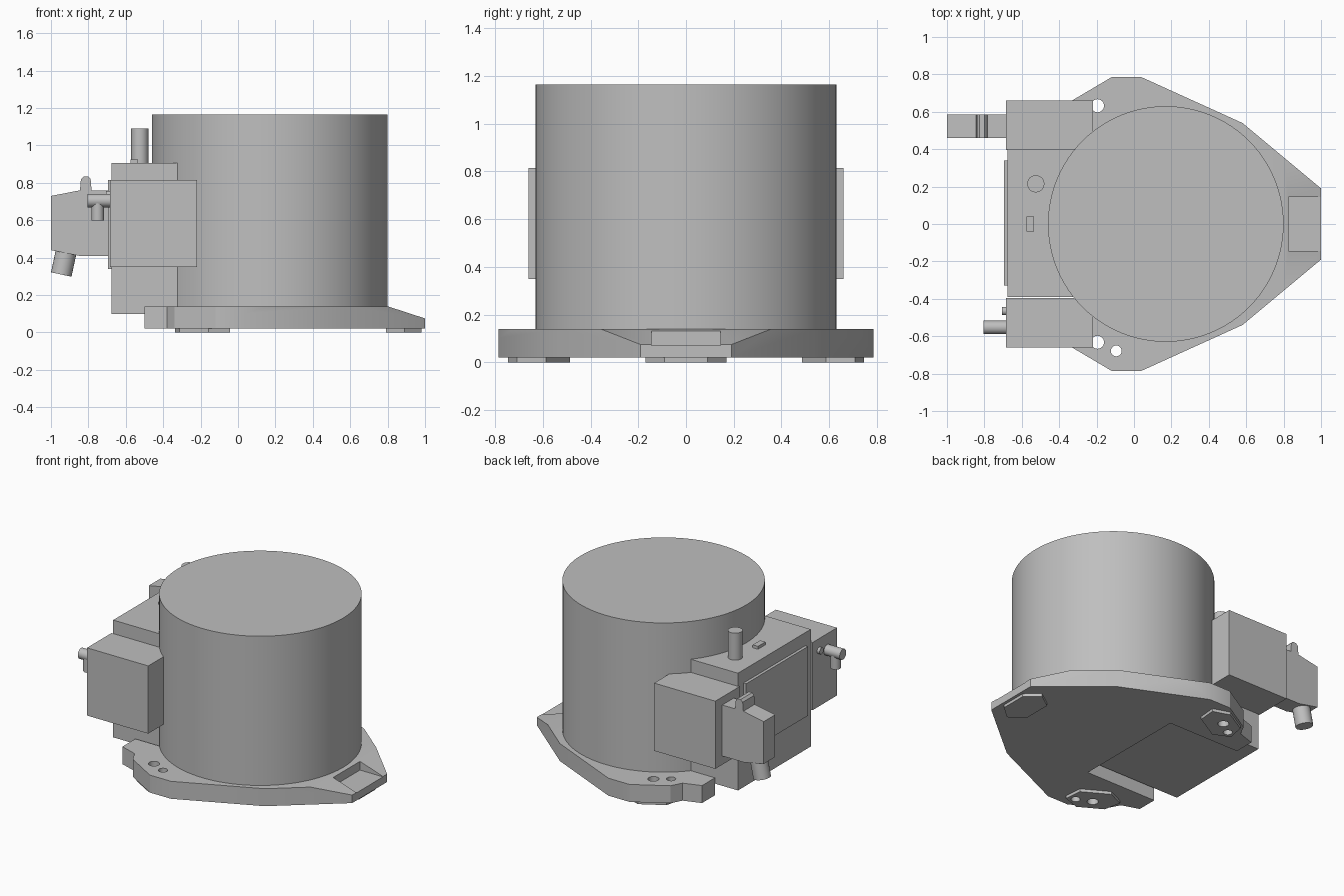
import bpy, bmesh, math
from mathutils import Matrix, Vector

cube = bpy.data.objects.get("Cube")
if cube:
    bpy.data.objects.remove(cube, do_unlink=True)

grey = bpy.data.materials.new("plain_grey")
grey.use_nodes = True
grey.diffuse_color = (0.52, 0.52, 0.52, 1)
grey.node_tree.nodes["Principled BSDF"].inputs["Base Color"].default_value = (0.52, 0.52, 0.52, 1)

CENTRE = Vector((0.17, 0, 0))  # drum axis


def finish(name, bm, matrix=None):
    if matrix:
        bm.transform(matrix)
    bmesh.ops.recalc_face_normals(bm, faces=bm.faces)
    mesh = bpy.data.meshes.new(name)
    bm.to_mesh(mesh)
    bm.free()
    mesh.materials.append(grey)
    obj = bpy.data.objects.new(name, mesh)
    bpy.context.collection.objects.link(obj)
    return obj


def prism(name, points, lo, hi, matrix=None, axis="z"):
    """Extrude an xy outline along z, or an xz profile along y."""
    def place(a, b, t):
        return (a, b, t) if axis == "z" else (a, t, b)
    bm = bmesh.new()
    face = bm.faces.new([bm.verts.new(place(a, b, lo)) for a, b in points])
    moved = bmesh.ops.extrude_face_region(bm, geom=[face])["geom"]
    step = Vector(place(0, 0, hi - lo))
    bmesh.ops.translate(bm, vec=step, verts=[v for v in moved if isinstance(v, bmesh.types.BMVert)])
    return finish(name, bm, matrix)


def box(name, x, y, z, matrix=None):
    outline = [(x[0], y[0]), (x[1], y[0]), (x[1], y[1]), (x[0], y[1])]
    return prism(name, outline, z[0], z[1], matrix)


def rod(name, start, end, radius, sides=24, matrix=None):
    start, end = Vector(start), Vector(end)
    bm = bmesh.new()
    bmesh.ops.create_cone(bm, cap_ends=True, segments=sides, radius1=radius, radius2=radius,
                          depth=(end - start).length)
    turn = (end - start).to_track_quat("Z", "Y").to_matrix().to_4x4()
    bm.transform(Matrix.Translation((start + end) / 2) @ turn)
    return finish(name, bm, matrix)


def cut(obj, cutter):
    mod = obj.modifiers.new("cut", "BOOLEAN")
    mod.operation, mod.solver, mod.object = "DIFFERENCE", "EXACT", cutter
    bpy.context.view_layer.update()
    graph = bpy.context.evaluated_depsgraph_get()
    mesh = bpy.data.meshes.new_from_object(obj.evaluated_get(graph))
    obj.modifiers.clear()
    obj.data = mesh
    bpy.data.objects.remove(cutter, do_unlink=True)


def smooth(obj):
    bpy.ops.object.select_all(action="DESELECT")
    obj.select_set(True)
    bpy.context.view_layer.objects.active = obj
    bpy.ops.object.shade_smooth_by_angle(angle=math.radians(30))


# Base plate: mirrored outline with a notch for the housing
half = [(1, 0.19), (0.58, 0.54), (0.04, 0.785), (-0.12, 0.785), (-0.34, 0.655),
        (-0.38, 0.58), (-0.5, 0.54), (-0.5, 0.4), (0.04, 0.4)]
base = prism("base_plate", half + [(x, -y) for x, y in reversed(half)], 0.02, 0.14)

# Three mounting corners: sloped top, pocket, pad and two bolt holes
wedge = [(0.53, 0.1725), (0.95, 0.036), (0.95, 0.3), (0.53, 0.3)]
pad_outline = [(0.81, -0.09), (0.81, 0.09), (0.72, 0.17), (0.62, 0.1), (0.62, -0.1), (0.72, -0.17)]
corners = (("left", 0, -0.6, 0.6), ("back", 120, -0.6, 0.15), ("front", -120, -0.15, 0.6))
for label, angle, low, high in corners:
    turn = Matrix.Translation(CENTRE) @ Matrix.Rotation(math.radians(angle), 4, "Z")
    pad = prism(label + "_foot_pad", pad_outline, 0, 0.021, turn)
    cut(base, prism("slope_cutter", wedge, low, high, turn, "y"))
    cut(base, box("pocket_cutter", (0.655, 0.95), (-0.145, 0.145), (0.072, 0.3), turn))
    for u, v, r in ((0.73, 0, 0.035), (0.72, 0.11, 0.029)):
        for target in (base, pad):
            cut(target, rod("hole_cutter", (u, v, -0.1), (u, v, 0.4), r, 24, turn))
    smooth(pad)
smooth(base)

# Main drum
smooth(rod("drum", CENTRE + Vector((0, 0, 0.12)), CENTRE + Vector((0, 0, 1.165)), 0.63, 96))

# Housing on the right with a cover plate and two side boxes
box("housing", (-0.675, 0.04), (-0.39, 0.4), (0.1, 0.905))
box("cover_plate", (-0.695, -0.67), (-0.33, 0.34), (0.34, 0.815))
for label, side in (("front", -1), ("back", 1)):
    box(label + "_side_box", (-0.685, -0.22), sorted((side * 0.395, side * 0.66)), (0.35, 0.815))

# Top pin and tab
smooth(rod("top_pin", (-0.525, 0.215, 0.89), (-0.525, 0.215, 1.09), 0.046))
box("top_tab", (-0.575, -0.535), (-0.04, 0.04), (0.9, 0.925))

# Plug with latch and cable stub on the back side box
plug = [(-0.68, 0.41), (-0.85, 0.41), (-1, 0.44), (-1, 0.73), (-0.845, 0.76), (-0.84, 0.82),
        (-0.825, 0.835), (-0.8, 0.835), (-0.788, 0.82), (-0.783, 0.76), (-0.68, 0.76)]
prism("plug", plug, 0.46, 0.585, axis="y")
smooth(rod("cable_stub", (-0.915, 0.523, 0.45), (-0.945, 0.523, 0.31), 0.056))

# Elbow fitting and small stud on the front side box
smooth(rod("fitting_barrel", (-0.805, -0.553, 0.705), (-0.68, -0.553, 0.705), 0.036))
smooth(rod("fitting_outlet", (-0.75, -0.553, 0.705), (-0.75, -0.553, 0.6), 0.033))
smooth(rod("stud", (-0.705, -0.465, 0.735), (-0.68, -0.465, 0.735), 0.022))
